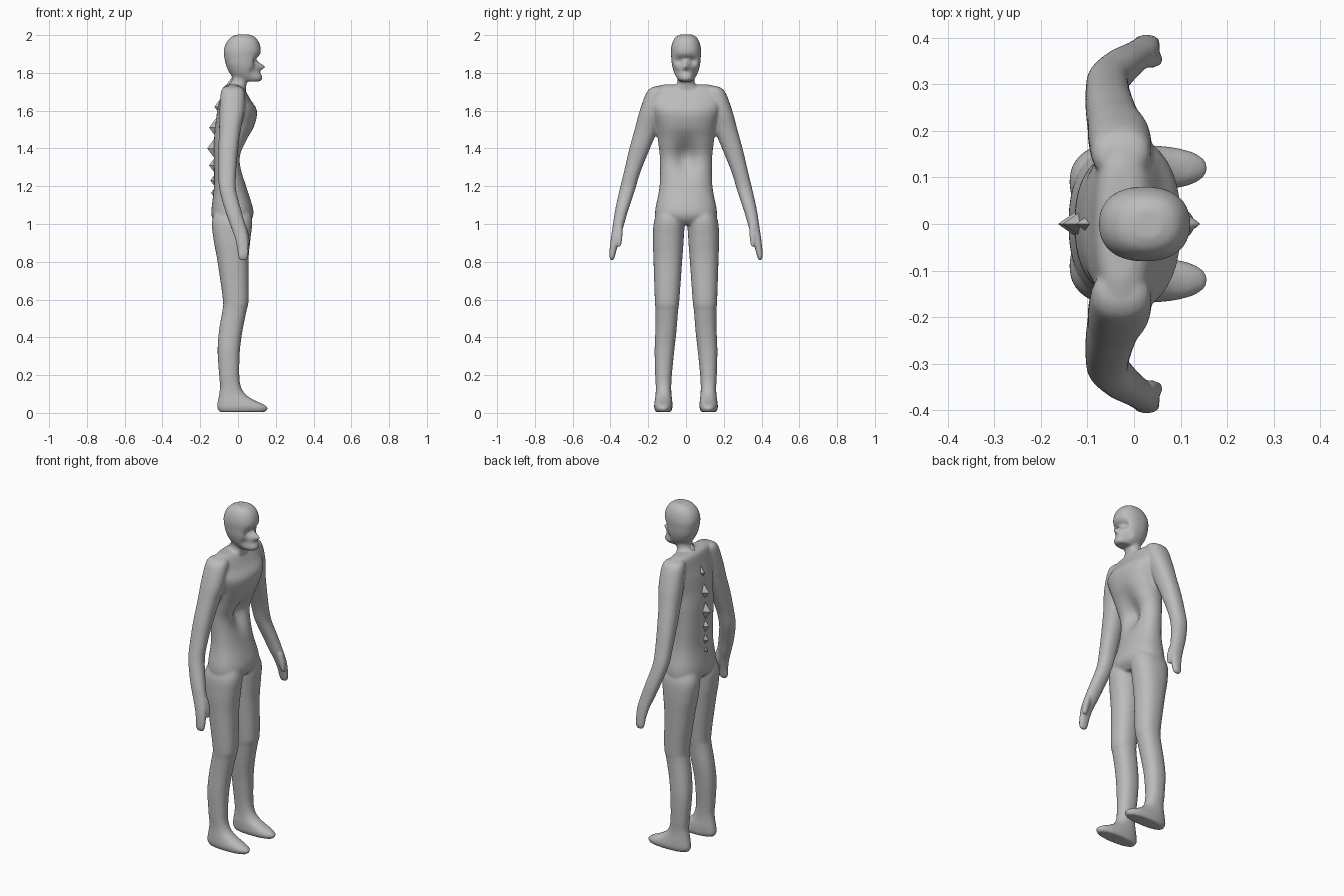
import bpy, bmesh, math
from mathutils import Vector

skin = bpy.data.materials.new("grey skin")
skin.diffuse_color = (0.5, 0.5, 0.5, 1)


def make_object(name, bm):
    bmesh.ops.recalc_face_normals(bm, faces=bm.faces)
    mesh = bpy.data.meshes.new(name)
    bm.to_mesh(mesh)
    bm.free()
    mesh.materials.append(skin)
    obj = bpy.data.objects.new(name, mesh)
    bpy.context.collection.objects.link(obj)
    return obj


def catmull(a, b, c, d, t):
    return 0.5 * (2 * b + (c - a) * t + (2 * a - 5 * b + 4 * c - d) * t * t
                  + (3 * b - a - 3 * c + d) * t ** 3)


def loft(bm, sections, side=1, power=2.3, dents=(), n=40, steps=6):
    """Horizontal rings (z, back x, front x, y min, y max), smoothly interpolated.
    Dents (y, z, y size, z size, depth) push the front surface back."""
    s = [Vector(v) for v in sections]
    rows = []
    for i in range(len(s) - 1):
        p = (s[max(i - 1, 0)], s[i], s[i + 1], s[min(i + 2, len(s) - 1)])
        rows += [catmull(*p, k / steps) for k in range(steps)]
    rows.append(s[-1])
    rings = []
    for z, x0, x1, y0, y1 in rows:
        ring = []
        for k in range(n):
            a = 2 * math.pi * k / n
            c, d = math.cos(a), math.sin(a)
            x = (x0 + x1) / 2 + (x1 - x0) / 2 * math.copysign(abs(c) ** (2 / power), c)
            y = (y0 + y1) / 2 + (y1 - y0) / 2 * math.copysign(abs(d) ** (2 / power), d)
            if c > 0:
                for dy, dz, sy, sz, depth in dents:
                    x -= depth * min(1, 2 * c) * math.exp(
                        -((abs(y) - dy) / sy) ** 2 - ((z - dz) / sz) ** 2)
            ring.append(bm.verts.new((x, y * side, z)))
        rings.append(ring)
    for a, b in zip(rings, rings[1:]):
        for k in range(n):
            bm.faces.new((a[k], a[(k + 1) % n], b[(k + 1) % n], b[k]))
    bm.faces.new(rings[0])
    bm.faces.new(rings[-1])


def centred(sections):
    return [(z, a, b, -w, w) for z, a, b, w in sections]


body = bmesh.new()

# Torso with a hollow belly
loft(body, centred([
    (1.738, -.06, .0, .12), (1.72, -.08, .03, .175), (1.66, -.095, .065, .19),
    (1.6, -.11, .1, .18), (1.52, -.12, .088, .158), (1.44, -.127, .055, .148),
    (1.34, -.127, .025, .138), (1.2, -.127, .045, .14), (1.08, -.14, .08, .162),
    (1.03, -.135, .075, .16), (.995, -.1, .045, .13)]),
    dents=[(0, 1.36, .055, .09, .05)])

# Neck
loft(body, centred([(1.82, -.05, .07, .05), (1.77, -.03, .055, .044),
                    (1.74, -.045, .045, .05), (1.70, -.07, .04, .09)]))

# Head with eye sockets, hollow cheeks, mouth and nose
loft(body, centred([
    (2.003, .0, .06, .03), (1.99, -.035, .09, .055), (1.96, -.062, .112, .072),
    (1.92, -.075, .121, .08), (1.88, -.072, .115, .078), (1.84, -.063, .115, .074),
    (1.80, -.045, .122, .062), (1.77, -.02, .13, .046), (1.755, .015, .115, .033)]),
    dents=[(.034, 1.862, .02, .022, .03), (0, 1.875, .02, .014, .018),
           (.05, 1.805, .018, .03, .025), (0, 1.805, .03, .01, .008),
           (0, 1.833, .015, .016, -.032)])

for side in (-1, 1):
    # Leg and foot
    loft(body, [
        (1.1, -.1, .05, .04, .13), (1.02, -.137, .075, .01, .168),
        (.92, -.13, .066, .012, .175), (.81, -.11, .056, .02, .172),
        (.6, -.08, .056, .035, .165), (.54, -.083, .045, .042, .161),
        (.44, -.1, .025, .05, .162), (.33, -.108, .01, .062, .166),
        (.2, -.1, .007, .075, .163), (.14, -.095, .015, .078, .16),
        (.1, -.1, .038, .077, .161), (.068, -.106, .085, .073, .165),
        (.045, -.11, .135, .072, .168), (.025, -.11, .158, .072, .168),
        (.005, -.098, .145, .08, .16)], side)
    # Arm and hand
    loft(body, [
        (1.728, -.07, .01, .12, .17), (1.7, -.09, .035, .1, .207),
        (1.6, -.098, .035, .12, .245), (1.5, -.1, .015, .15, .272),
        (1.39, -.104, .0, .195, .302), (1.27, -.104, -.01, .243, .33),
        (1.18, -.098, -.01, .27, .352), (1.07, -.068, .018, .307, .376),
        (.99, -.04, .04, .33, .388), (.93, -.018, .053, .35, .397),
        (.87, -.004, .056, .366, .404), (.83, .0, .054, .376, .406),
        (.808, .01, .044, .384, .4)], side)
    # Thumb
    loft(body, [
        (.99, .005, .045, .335, .37), (.94, .02, .058, .336, .368),
        (.905, .03, .062, .34, .366), (.88, .04, .06, .345, .36)], side)

# Fuse the overlapping forms into one smooth skin
body_obj = make_object("body", body)
fuse = body_obj.modifiers.new("fuse", 'REMESH')
fuse.mode = 'VOXEL'
fuse.voxel_size = 0.007
fuse.use_smooth_shade = True
soften = body_obj.modifiers.new("soften", 'SMOOTH')
soften.factor = 0.5
soften.iterations = 5

# Row of pointed spine ridges
spine = bmesh.new()
for x, z in ((-.078, 1.715), (-.125, 1.62), (-.153, 1.51), (-.163, 1.40),
             (-.153, 1.31), (-.147, 1.23), (-.143, 1.165)):
    tip = spine.verts.new((x, 0, z))
    base = [spine.verts.new((x + .045, y, z + dz))
            for y, dz in ((0, .06), (.032, 0), (0, -.06), (-.032, 0))]
    for k in range(4):
        spine.faces.new((tip, base[k], base[(k + 1) % 4]))
    spine.faces.new(base)
make_object("spine_ridges", spine)
